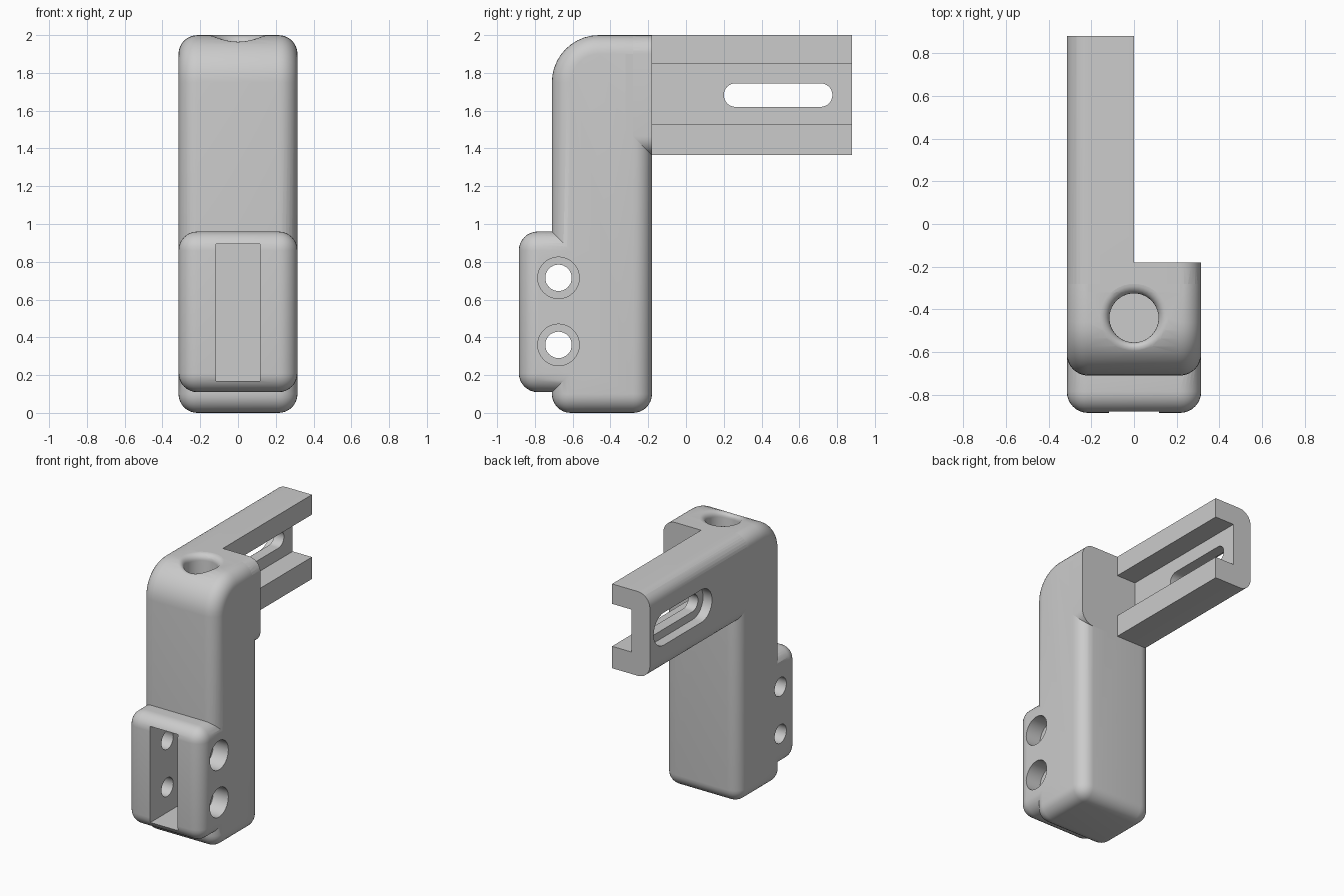
import bpy, bmesh
from math import sin, cos, pi, radians, sqrt

cube = bpy.data.objects.get("Cube")
if cube:
    bpy.data.objects.remove(cube, do_unlink=True)

grey = bpy.data.materials.new("mid grey plastic")
grey.use_nodes = True
grey.diffuse_color = (0.6, 0.6, 0.6, 1)
grey.node_tree.nodes["Principled BSDF"].inputs["Base Color"].default_value = (0.6, 0.6, 0.6, 1)

W = 0.315               # half width
FRONT, BACK = -0.71, -0.18   # column
ARM_END = 0.88
R = 0.1                 # edge rounding
CROWN = 0.25            # large rounding at the top front


def to_object(name, bm):
    bmesh.ops.recalc_face_normals(bm, faces=bm.faces)
    mesh = bpy.data.meshes.new(name)
    bm.to_mesh(mesh)
    bm.free()
    mesh.materials.append(grey)
    obj = bpy.data.objects.new(name, mesh)
    bpy.context.collection.objects.link(obj)
    return obj


def rounded_rect(u0, u1, v0, v1, r, steps=8):
    """Outline with round corners; a full radius gives a slot or circle."""
    pts = []
    corners = [(u1 - r, v1 - r), (u0 + r, v1 - r), (u0 + r, v0 + r), (u1 - r, v0 + r)]
    for k, (cu, cv) in enumerate(corners):
        for i in range(steps + 1):
            a = (k + i / steps) * pi / 2
            p = (cu + r * cos(a), cv + r * sin(a))
            if not pts or abs(p[0] - pts[-1][0]) + abs(p[1] - pts[-1][1]) > 1e-5:
                pts.append(p)
    if abs(pts[0][0] - pts[-1][0]) + abs(pts[0][1] - pts[-1][1]) < 1e-5:
        pts.pop()
    return pts


def prism(name, pts, axis, a, b):
    """Extrude an outline along x (outline in y, z) or y (outline in x, z)."""
    bm = bmesh.new()
    place = (lambda u, v, t: (t, u, v)) if axis == "x" else (lambda u, v, t: (u, t, v))
    ends = [[bm.verts.new(place(u, v, t)) for u, v in pts] for t in (a, b)]
    bridge(bm, *ends)
    for ring in ends:
        bm.faces.new(ring)
    return to_object(name, bm)


def bridge(bm, lower, upper):
    n = len(lower)
    for i in range(n):
        j = (i + 1) % n
        bm.faces.new((lower[i], lower[j], upper[j], upper[i]))


def box(name, x0, x1, y0, y1, z0, z1):
    return prism(name, [(y0, z0), (y1, z0), (y1, z1), (y0, z1)], "x", x0, x1)


def bake(obj):
    """Replace the mesh by its modified result."""
    dg = bpy.context.evaluated_depsgraph_get()
    mesh = bpy.data.meshes.new_from_object(obj.evaluated_get(dg))
    obj.modifiers.clear()
    obj.data = mesh


def round_edges(obj):
    mod = obj.modifiers.new("round", "BEVEL")
    mod.width, mod.segments = R, 8
    mod.limit_method, mod.angle_limit = "ANGLE", radians(40)
    mod.use_clamp_overlap = False
    bake(obj)


def combine(obj, other, operation):
    other.hide_render = True
    mod = obj.modifiers.new("combine", "BOOLEAN")
    mod.operation, mod.object, mod.solver = operation, other, "EXACT"
    bake(obj)
    bpy.data.objects.remove(other, do_unlink=True)


# Upright column with a large rounding at the top front
side = [(FRONT, 0), (BACK, 0), (BACK, 2)]
for i in range(11):
    a = pi / 2 + i / 10 * pi / 2
    side.append((FRONT + CROWN + CROWN * cos(a), 2 - CROWN + CROWN * sin(a)))
bracket = prism("bracket_body", side, "x", -W, W)
round_edges(bracket)

# Clamp block on the lower front
block = box("clamp_block", -W, W, -0.885, -0.4, 0.11, 0.96)
round_edges(block)
combine(bracket, block, "UNION")

# Rear arm, halved in width behind the column and grooved into a channel
arm = prism("rear_arm", rounded_rect(-W, W, 1.365, 2, R), "y", -0.32, ARM_END)
combine(arm, box("half_cut", 0, 0.5, BACK, 1, 1.2, 2.2), "DIFFERENCE")
combine(arm, box("channel_cut", -0.16, 0.1, BACK, 1, 1.53, 1.85), "DIFFERENCE")
combine(bracket, arm, "UNION")

# Long adjustment slot with a wider recess on the outside
SLOT = (0.2, 0.775, 1.62, 1.745)
for grow, x1 in ((0, -0.1), (0.06, -0.24)):
    y0, y1, z0, z1 = SLOT
    outline = rounded_rect(y0 - grow, y1 + grow, z0 - grow, z1 + grow, (z1 - z0) / 2 + grow)
    combine(bracket, prism("slot_cut", outline, "x", -0.5, x1), "DIFFERENCE")

# Front pocket
combine(bracket, box("pocket_cut", -0.116, 0.116, -1, -0.32, 0.17, 0.895), "DIFFERENCE")

# Cross bolt holes, counterbored on one side
for z in (0.36, 0.715):
    for r, x0 in ((0.07, -0.5), (0.11, 0.19)):
        outline = rounded_rect(-0.675 - r, -0.675 + r, z - r, z + r, r)
        combine(bracket, prism("bolt_cut", outline, "x", x0, 0.5), "DIFFERENCE")


# Vertical duct from the crown into the pocket, its mouth flared along the surface
def crown_height(y):
    d = max(0, FRONT + CROWN - y)
    return 2 - CROWN + sqrt(CROWN ** 2 - d ** 2)


HOLE_Y, HOLE_R, FLARE = -0.44, 0.115, 0.045
bm = bmesh.new()
levels = [(HOLE_R, None)]
for i in range(7):
    a = i / 6 * pi / 2
    levels.append((HOLE_R + FLARE * (1 - cos(a)), FLARE * (1 - sin(a))))
levels.append((HOLE_R + FLARE, -0.1))
rings = []
for r, depth in levels:
    ring = []
    for k in range(40):
        a = k / 40 * 2 * pi
        y = HOLE_Y + r * sin(a)
        z = 0.7 if depth is None else crown_height(y) - depth
        ring.append(bm.verts.new((r * cos(a), y, z)))
    rings.append(ring)
for low, high in zip(rings, rings[1:]):
    bridge(bm, low, high)
bm.faces.new(rings[0])
bmesh.ops.triangulate(bm, faces=[bm.faces.new(rings[-1])])
combine(bracket, to_object("duct_cut", bm), "DIFFERENCE")

# Smooth shading with sharp edges kept
bpy.ops.object.select_all(action="DESELECT")
bracket.select_set(True)
bpy.context.view_layer.objects.active = bracket
bpy.ops.object.shade_smooth_by_angle(angle=radians(30))
